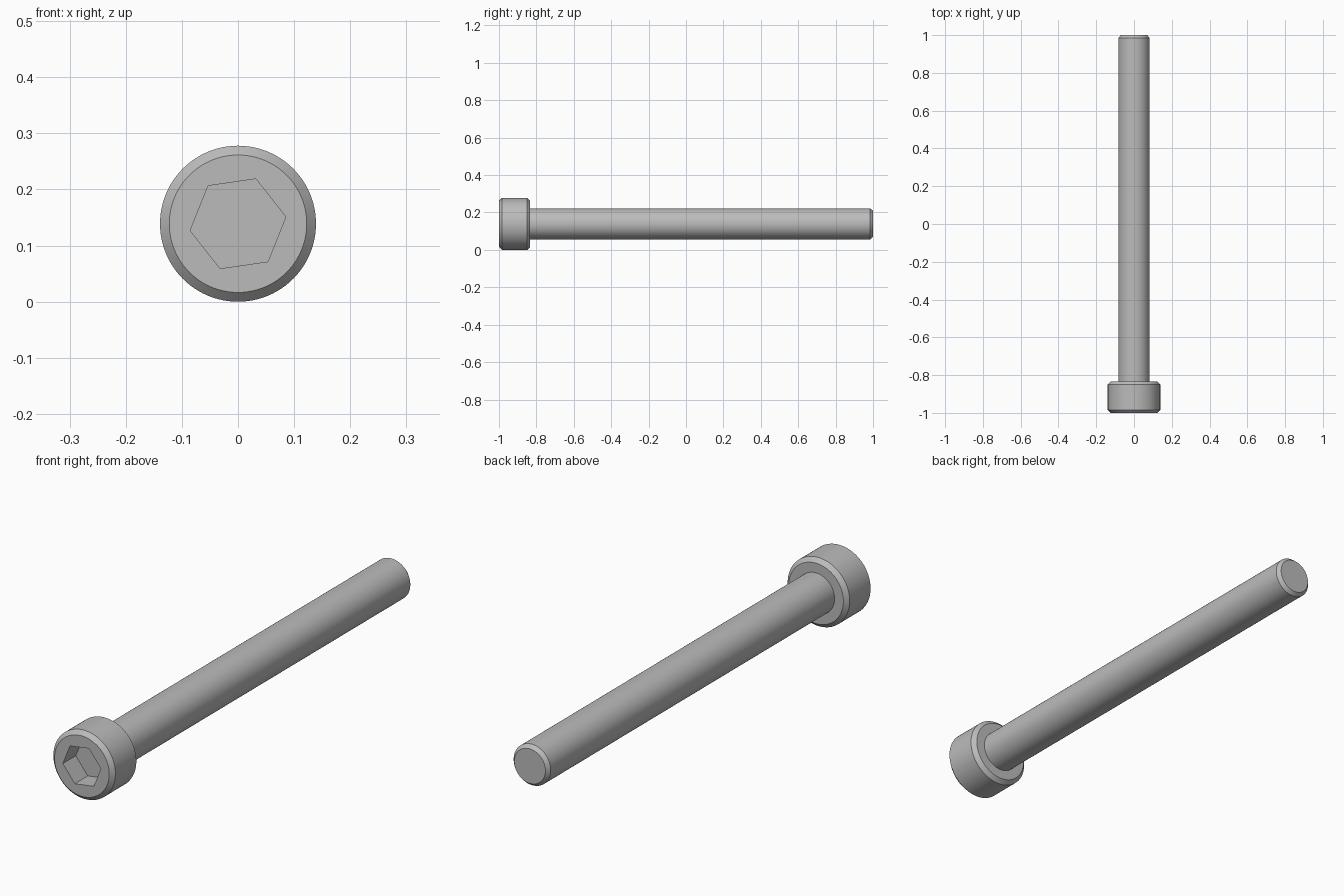
import bpy
import bmesh
from math import cos, sin, pi, radians

if "Cube" in bpy.data.objects:
    bpy.data.objects.remove(bpy.data.objects["Cube"], do_unlink=True)

SIDES = 96
AXIS_Z = 0.139      # height of the bolt axis
HEAD_R = 0.139
SHAFT_R = 0.083
HEAD_BACK = -0.833
BEVEL = 0.0165

# Single steel colour
steel = bpy.data.materials.new("grey steel")
steel.use_nodes = True
colour = (0.5, 0.5, 0.5, 1)
steel.diffuse_color = colour
steel.node_tree.nodes["Principled BSDF"].inputs["Base Color"].default_value = colour


def ring(bm, radius, y, sides=SIDES, turn=0.0):
    """Closed ring of vertices around the bolt axis."""
    angles = [turn + 2 * pi * i / sides for i in range(sides)]
    return [bm.verts.new((radius * cos(a), y, AXIS_Z + radius * sin(a))) for a in angles]


def join(bm, a, b):
    """Skin two rings that have the same number of vertices."""
    n = len(a)
    for i in range(n):
        j = (i + 1) % n
        bm.faces.new((a[i], a[j], b[j], b[i]))


def lathe(bm, profile):
    rings = [ring(bm, r, y) for r, y in profile]
    for a, b in zip(rings, rings[1:]):
        join(bm, a, b)
    return rings


def loop_edges(bm, verts):
    pairs = zip(verts, verts[1:] + verts[:1])
    return [bm.edges.get(p) or bm.edges.new(p) for p in pairs]


def finish(bm, name):
    bmesh.ops.recalc_face_normals(bm, faces=bm.faces)
    mesh = bpy.data.meshes.new(name)
    bm.to_mesh(mesh)
    bm.free()
    mesh.materials.append(steel)
    obj = bpy.data.objects.new(name, mesh)
    bpy.context.collection.objects.link(obj)
    bpy.ops.object.select_all(action="DESELECT")
    obj.select_set(True)
    bpy.context.view_layer.objects.active = obj
    bpy.ops.object.shade_smooth_by_angle(angle=radians(30))
    return obj


# Cylindrical head, chamfered at both ends, with a hexagonal socket
bm = bmesh.new()
rings = lathe(bm, [
    (HEAD_R - BEVEL, -1),
    (HEAD_R, -1 + BEVEL),
    (HEAD_R, HEAD_BACK - BEVEL),
    (HEAD_R - BEVEL, HEAD_BACK),
    (SHAFT_R, HEAD_BACK),
])
turn = radians(8.2)
rim = ring(bm, 0.086, -1, 6, turn)
floor = ring(bm, 0.086, -0.917, 6, turn)
join(bm, rim, floor)
bm.faces.new(floor)
bmesh.ops.triangle_fill(bm, use_beauty=True, normal=(0, -1, 0),
                        edges=loop_edges(bm, rings[0]) + loop_edges(bm, rim))
finish(bm, "socket_head")

# Plain shaft with a chamfered tip
bm = bmesh.new()
rings = lathe(bm, [
    (SHAFT_R, HEAD_BACK),
    (SHAFT_R, 1 - 0.015),
    (SHAFT_R - 0.013, 1),
])
bm.faces.new(rings[-1])
shaft = finish(bm, "shaft")
